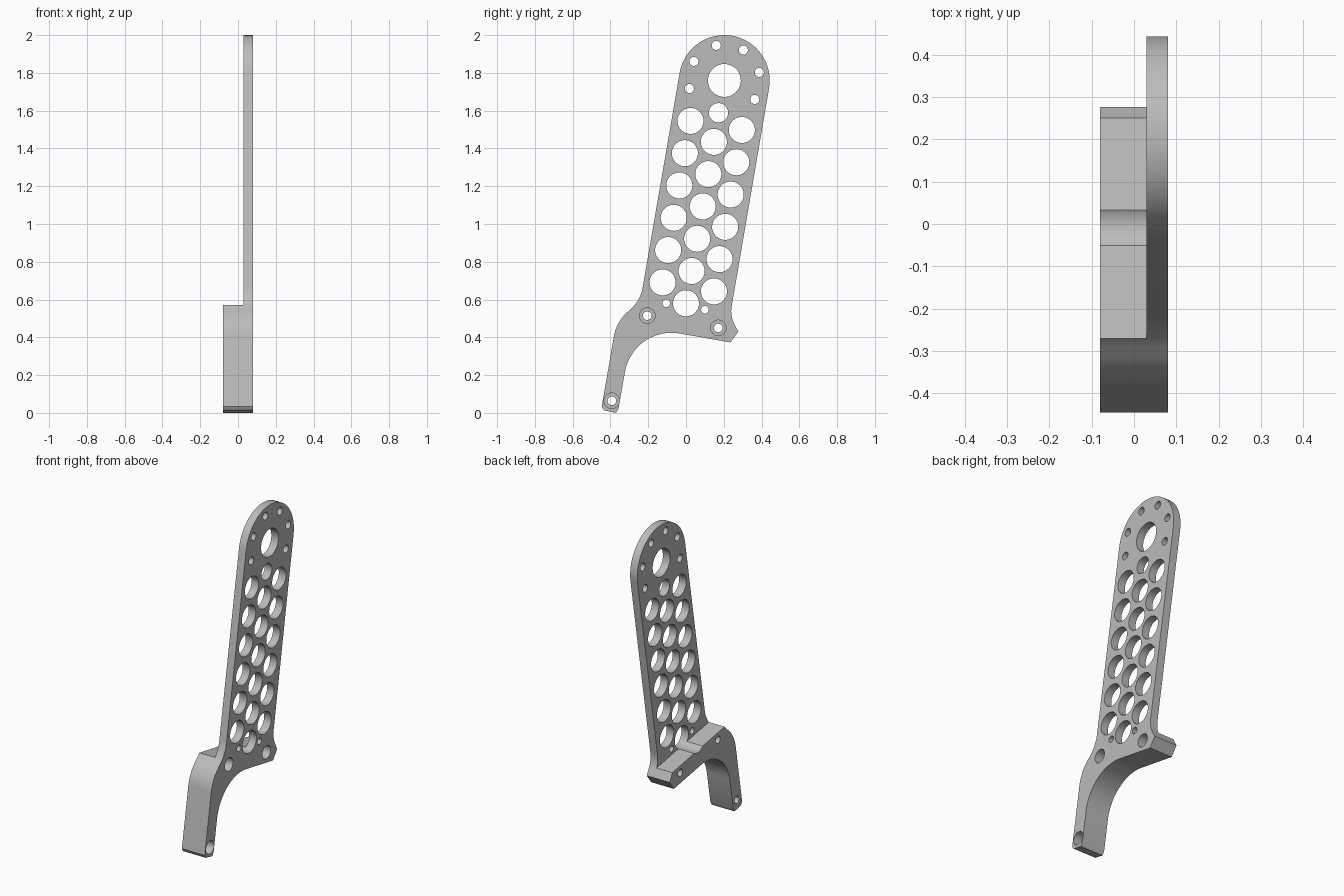
import bpy, bmesh, math
from mathutils import Vector

cube = bpy.data.objects.get("Cube")
if cube:
    bpy.data.objects.remove(cube, do_unlink=True)

TILT = math.radians(9.8)
UP = Vector((math.sin(TILT), math.cos(TILT)))       # along the arm, as (y, z)
SIDE = Vector((UP.y, -UP.x))                        # across the arm
X_BACK, X_STEP, X_FACE = -0.08, 0.03, 0.08


def rounded(corners, steps=16):
    """Outline from (y, z, radius) corners, each replaced by a tangent arc."""
    pts = []
    for i, (y, z, r) in enumerate(corners):
        p = Vector((y, z))
        if r == 0:
            pts.append(p)
            continue
        a = (Vector(corners[i - 1][:2]) - p).normalized()
        b = (Vector(corners[(i + 1) % len(corners)][:2]) - p).normalized()
        half = a.angle(b) / 2
        centre = p + (a + b).normalized() * r / math.sin(half)
        t = r / math.tan(half)
        start, end = p + a * t - centre, p + b * t - centre
        sweep = math.pi - 2 * half
        for k in range(steps + 1):
            f = k / steps
            v = (start * math.sin((1 - f) * sweep) + end * math.sin(f * sweep)) / math.sin(sweep)
            pts.append(centre + v)
    return pts


def circle(c, r, n=48):
    return [Vector((c[0] + r * math.cos(k * math.tau / n),
                    c[1] + r * math.sin(k * math.tau / n))) for k in range(n)]


def prisms(name, outlines, x0, x1):
    """One object holding an extruded prism for every outline."""
    bm = bmesh.new()
    for pts in outlines:
        low = [bm.verts.new((x0, p[0], p[1])) for p in pts]
        high = [bm.verts.new((x1, p[0], p[1])) for p in pts]
        bm.faces.new(low)
        bm.faces.new(high)
        for i in range(len(pts)):
            j = (i + 1) % len(pts)
            bm.faces.new((low[i], low[j], high[j], high[i]))
    bmesh.ops.recalc_face_normals(bm, faces=bm.faces)
    mesh = bpy.data.meshes.new(name)
    bm.to_mesh(mesh)
    bm.free()
    obj = bpy.data.objects.new(name, mesh)
    bpy.context.collection.objects.link(obj)
    return obj


def cut(body, cutter):
    cutter.hide_render = True
    mod = body.modifiers.new(cutter.name, 'BOOLEAN')
    mod.operation, mod.solver, mod.object = 'DIFFERENCE', 'EXACT', cutter
    bpy.context.view_layer.objects.active = body
    bpy.ops.object.modifier_apply(modifier=mod.name)
    bpy.data.objects.remove(cutter, do_unlink=True)


# Silhouette: foot, inner bend, rear tip, round head, shoulder
hub = Vector((0.203, 1.76))
R = 0.24
head_r, head_l = hub + R * (UP + SIDE), hub + R * (UP - SIDE)
outline = rounded([
    (-0.446, 0.034, 0), (-0.435, 0.014, 0), (-0.37, 0.0, 0), (-0.357, 0.024, 0),
    (-0.28, 0.464, 0.25),
    (0.235, 0.373, 0), (0.277, 0.43, 0), (0.233, 0.513, 0.15),
    (head_r.x, head_r.y, R * 0.999), (head_l.x, head_l.y, R * 0.999),
    (-0.241, 0.597, 0.2), (-0.369, 0.48, 0.22),
])
bracket = prisms("perforated_bracket", [outline], X_BACK, X_FACE)

# Thin the arm above the thick lower flange
pocket = [(-0.6, 0.629), (0.6, 0.421), (0.6, 2.2), (-0.6, 2.2)]
cut(bracket, prisms("arm_pocket", [pocket], X_BACK - 0.1, X_STEP))

# Lightening holes: three staggered columns of six
holes = []
for first in ((-0.124, 0.691), (0.0, 0.58), (0.148, 0.643)):
    for k in range(6):
        holes.append(circle(Vector(first) + UP * 0.1735 * k, 0.069))
# Hub hole, ring of small holes, single hole under the hub, two dowel holes
holes.append(circle(hub, 0.087))
for k in range(6):
    a = math.radians(-32 + 45 * k)
    holes.append(circle(hub + Vector((math.cos(a), math.sin(a))) * 0.19, 0.024, 32))
holes.append(circle((0.172, 1.589), 0.051))
holes += [circle(c, 0.02, 32) for c in ((-0.105, 0.58), (0.1, 0.546))]
# Bolt holes
bolts = [(-0.205, 0.515), (0.171, 0.45), (-0.393, 0.064)]
holes += [circle(c, 0.023, 32) for c in bolts]
cut(bracket, prisms("through_holes", holes, X_BACK - 0.1, X_FACE + 0.1))
cut(bracket, prisms("counterbores", [circle(c, 0.041) for c in bolts], X_FACE - 0.06, X_FACE + 0.1))

# Single grey finish
grey = bpy.data.materials.new("grey_metal")
grey.use_nodes = True
colour = (0.5, 0.5, 0.5, 1)
grey.diffuse_color = colour
grey.node_tree.nodes["Principled BSDF"].inputs["Base Color"].default_value = colour
bracket.data.materials.clear()
bracket.data.materials.append(grey)

bpy.ops.object.select_all(action='DESELECT')
bracket.select_set(True)
bpy.context.view_layer.objects.active = bracket
bpy.ops.object.shade_smooth_by_angle(angle=math.radians(25))
